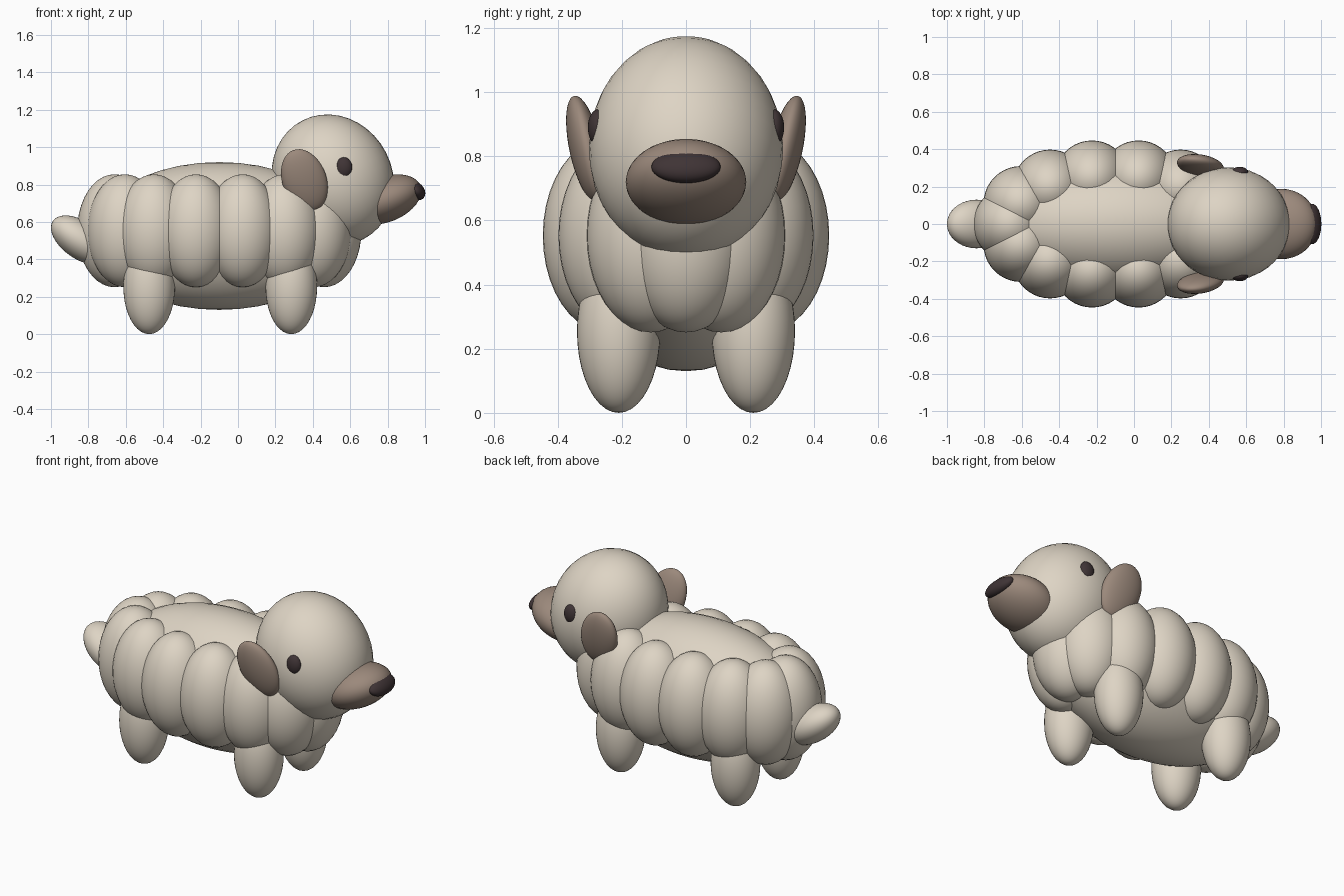
import bpy
from math import cos, sin, tau, radians

cube = bpy.data.objects.get("Cube")
if cube:
    bpy.data.objects.remove(cube, do_unlink=True)


def material(name, rgb):
    mat = bpy.data.materials.new(name)
    mat.use_nodes = True
    color = (*rgb, 1)
    mat.diffuse_color = color
    mat.node_tree.nodes["Principled BSDF"].inputs["Base Color"].default_value = color
    return mat


cream = material("cream wool", (0.73, 0.66, 0.555))
brown = material("soft brown", (0.33, 0.25, 0.20))
dark = material("dark brown", (0.05, 0.034, 0.036))


def ellipsoid(name, center, radii, mat, pitch=0, roll=0):
    """Smooth ellipsoid, rolled about x and then pitched about y (degrees)."""
    bpy.ops.mesh.primitive_uv_sphere_add(segments=40, ring_count=20, location=center)
    obj = bpy.context.object
    obj.name = name
    obj.scale = radii
    obj.rotation_euler = (radians(roll), radians(pitch), 0)
    obj.data.materials.append(mat)
    bpy.ops.object.shade_smooth()
    return obj


# Body core
ellipsoid("body", (-0.1, 0, 0.525), (0.68, 0.35, 0.395), cream)

# Ring of tall wool puffs around the body
PUFFS = 14
for i in range(PUFFS):
    a = tau * i / PUFFS
    ellipsoid(f"wool_puff_{i + 1}", (-0.1 + 0.56 * cos(a), 0.253 * sin(a), 0.553),
              (0.2, 0.2, 0.302), cream)

# Tail
ellipsoid("tail", (-0.842, 0, 0.503), (0.18, 0.13, 0.1), cream, pitch=35)

# Head, snout and nose
ellipsoid("head", (0.507, 0, 0.825), (0.32, 0.303, 0.357), cream, pitch=-27)
ellipsoid("snout", (0.79, 0, 0.72), (0.2, 0.188, 0.12), brown, pitch=-22)
ellipsoid("nose", (0.951, 0, 0.767), (0.057, 0.108, 0.043), dark, pitch=45)

# Paired parts
for side, label in ((1, "left"), (-1, "right")):
    ellipsoid(f"{label}_ear", (0.355, side * 0.313, 0.823), (0.118, 0.05, 0.175),
              brown, pitch=-20, roll=-12 * side)
    ellipsoid(f"{label}_eye", (0.565, side * 0.275, 0.89), (0.046, 0.031, 0.056), dark)
    for x, end in ((0.285, "front"), (-0.475, "back")):
        ellipsoid(f"{end}_{label}_leg", (x, side * 0.21, 0.255), (0.138, 0.13, 0.255), cream)
